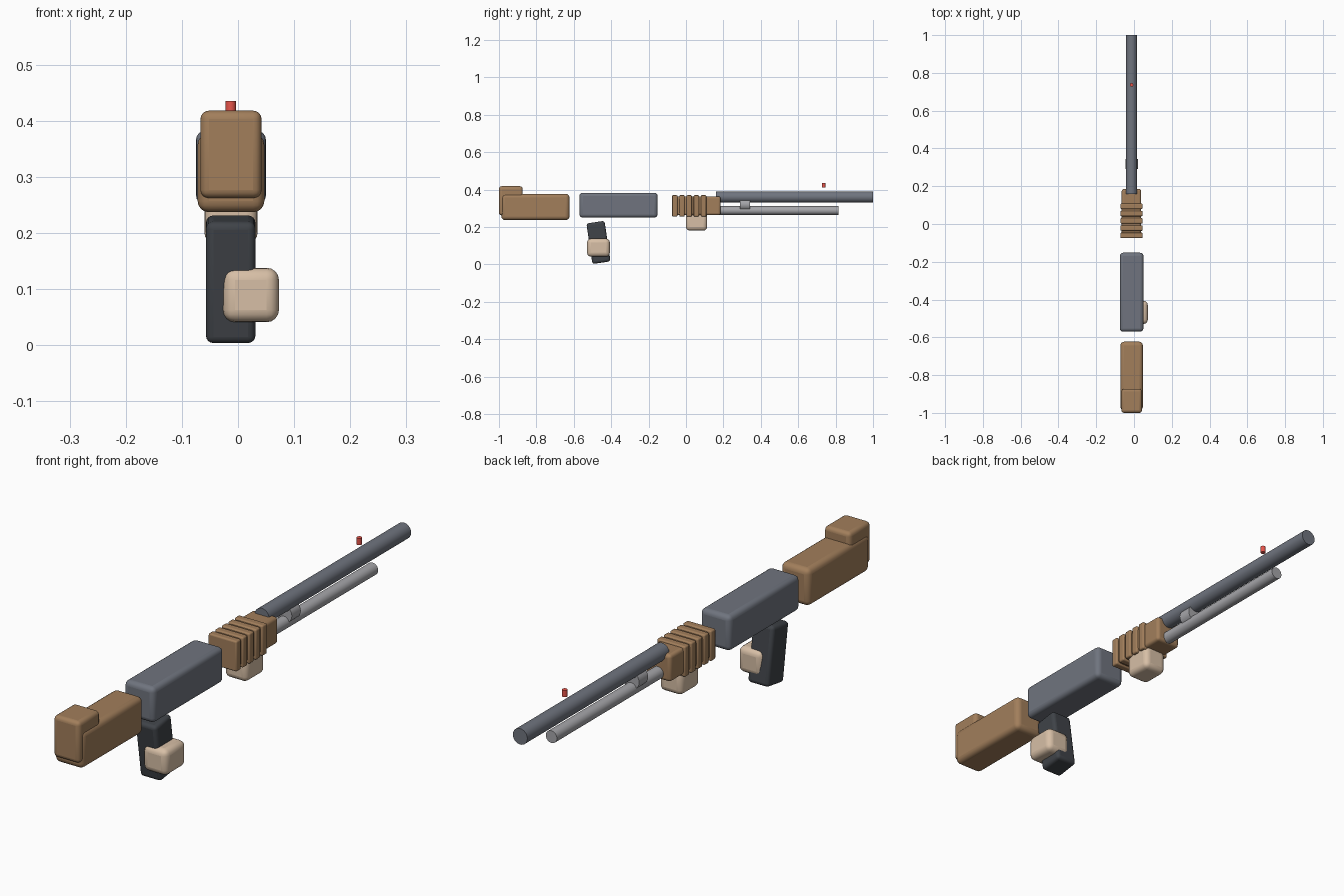
import bpy, math

if "Cube" in bpy.data.objects:
    bpy.data.objects.remove(bpy.data.objects["Cube"])

CX = -0.013  # centre line of the model


def material(name, r, g, b):
    m = bpy.data.materials.new(name)
    m.diffuse_color = (r, g, b, 1)
    m.use_nodes = True
    m.node_tree.nodes["Principled BSDF"].inputs["Base Color"].default_value = m.diffuse_color
    return m


WOOD = material("wood", 0.36, 0.21, 0.105)
SKIN = material("pale_tan", 0.68, 0.52, 0.38)
STEEL = material("blue_steel", 0.16, 0.175, 0.21)
DARK = material("dark_grip", 0.05, 0.056, 0.065)
SILVER = material("silver", 0.38, 0.38, 0.4)
RED = material("red", 0.8, 0.09, 0.07)


def finish(ob, name, mat):
    ob.name = name
    ob.data.materials.append(mat)
    bpy.ops.object.shade_smooth_by_angle(angle=math.radians(40))
    return ob


def rounded_box(name, x, y, z, bevel, mat, tilt=0):
    """Bevelled box spanning the (min, max) pairs, tilted about x."""
    spans = (x, y, z)
    bpy.ops.mesh.primitive_cube_add(size=1, location=[(a + b) / 2 for a, b in spans])
    ob = bpy.context.object
    ob.scale = [b - a for a, b in spans]
    bpy.ops.object.transform_apply(location=False, rotation=False, scale=True)
    ob.rotation_euler.x = tilt
    mod = ob.modifiers.new("bevel", 'BEVEL')
    mod.width, mod.segments = bevel, 4
    return finish(ob, name, mat)


def tube(name, y, z, radius, mat):
    """Solid cylinder lying along y."""
    bpy.ops.mesh.primitive_cylinder_add(
        vertices=32, radius=radius, depth=y[1] - y[0],
        location=(CX, sum(y) / 2, z), rotation=(math.pi / 2, 0, 0))
    return finish(bpy.context.object, name, mat)


# Stock and raised butt
rounded_box("stock", (-0.072, 0.047), (-0.987, -0.623), (0.237, 0.377), 0.02, WOOD)
rounded_box("butt", (-0.067, 0.042), (-1.0, -0.873), (0.262, 0.418), 0.015, WOOD)

# Receiver
rounded_box("receiver", (-0.075, 0.05), (-0.57, -0.152), (0.25, 0.383), 0.018, STEEL)

# Tilted pistol grip with the block hand holding it
rounded_box("grip", (-0.057, 0.031), (-0.517, -0.419), (0.008, 0.227), 0.013, DARK,
            tilt=math.radians(8.5))
rounded_box("rear_hand", (-0.027, 0.073), (-0.529, -0.407), (0.041, 0.138), 0.022, SKIN)

# Pump handle with five ribs and the hand below it
rounded_box("pump", (-0.065, 0.038), (-0.07, 0.185), (0.263, 0.364), 0.012, WOOD)
for i in range(5):
    c = -0.06 + i * 0.0385
    rounded_box(f"pump_rib_{i + 1}", (-0.072, 0.046), (c - 0.0145, c + 0.0145),
                (0.256, 0.37), 0.006, WOOD)
rounded_box("front_hand", (-0.06, 0.035), (0.0, 0.113), (0.181, 0.275), 0.02, SKIN)

# Barrel, magazine tube and the band joining them
tube("barrel", (0.16, 1.0), 0.36, 0.03, STEEL)
tube("magazine_tube", (0.13, 0.815), 0.288, 0.023, SILVER)
tube("barrel_band", (0.29, 0.343), 0.32, 0.033, SILVER)

# Bead sight
bpy.ops.mesh.primitive_cylinder_add(vertices=24, radius=0.0095, depth=0.025,
                                    location=(CX, 0.736, 0.423))
finish(bpy.context.object, "bead_sight", RED)
